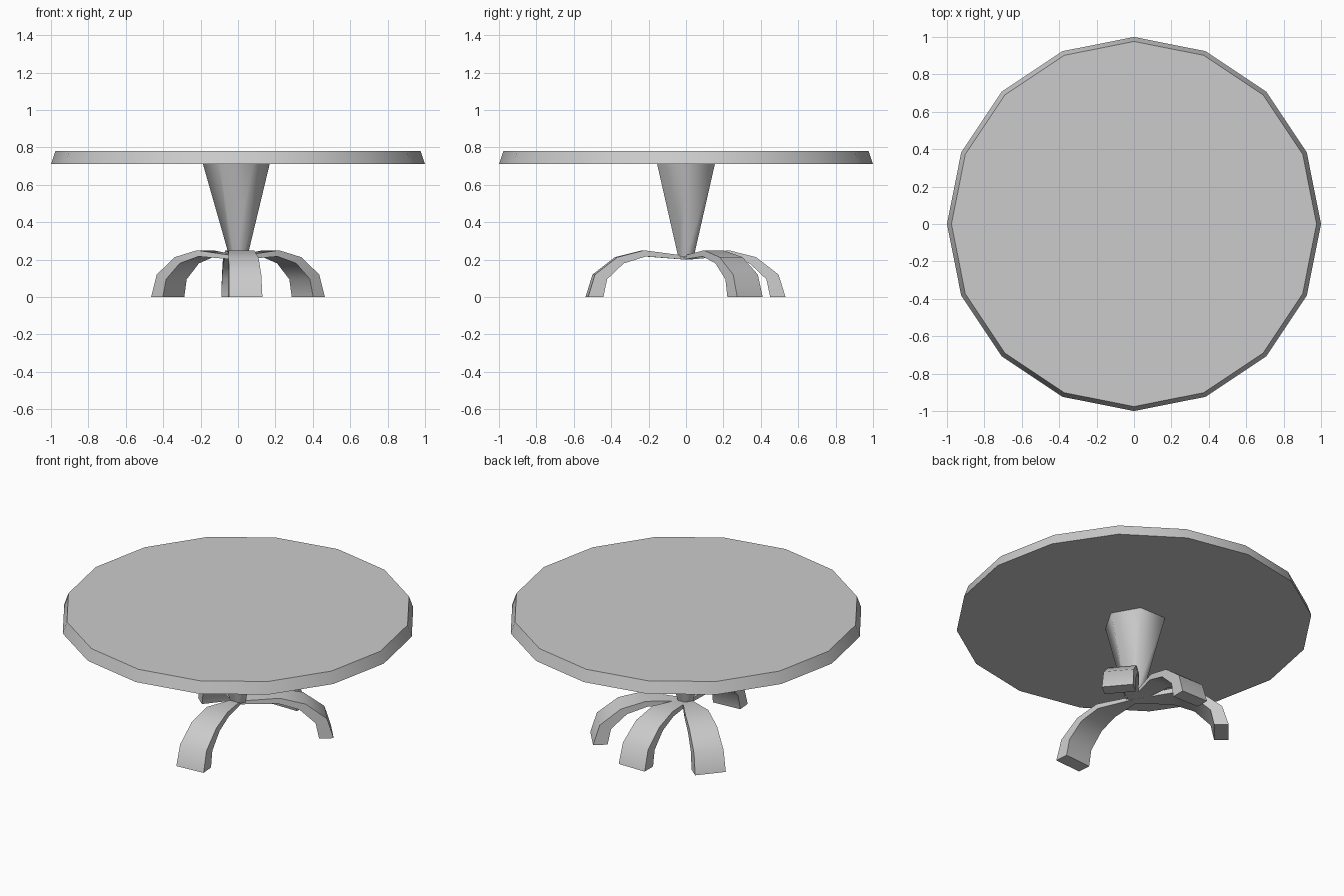
import bpy, bmesh
from math import radians, cos, sin, tau

if "Cube" in bpy.data.objects:
    bpy.data.objects.remove(bpy.data.objects["Cube"])


def make_object(name, rings, smooth_angle):
    """Loft equal-sized vertex rings and cap both ends."""
    bm = bmesh.new()
    rows = [[bm.verts.new(p) for p in ring] for ring in rings]
    n = len(rows[0])
    for a, b in zip(rows, rows[1:]):
        for i in range(n):
            j = (i + 1) % n
            bm.faces.new((a[i], a[j], b[j], b[i]))
    bm.faces.new(rows[0][::-1])
    bm.faces.new(rows[-1])
    bmesh.ops.recalc_face_normals(bm, faces=bm.faces)
    mesh = bpy.data.meshes.new(name)
    bm.to_mesh(mesh)
    bm.free()
    ob = bpy.data.objects.new(name, mesh)
    bpy.context.collection.objects.link(ob)
    bpy.ops.object.select_all(action='DESELECT')
    ob.select_set(True)
    bpy.context.view_layer.objects.active = ob
    bpy.ops.object.shade_smooth_by_angle(angle=radians(smooth_angle))
    return ob


def polygon(sides, radius, z, cx=0.0):
    return [(cx + radius * cos(tau * i / sides), radius * sin(tau * i / sides), z)
            for i in range(sides)]


# Sixteen-sided top with a bevelled rim
make_object("table_top", [polygon(16, 1.0, 0.71), polygon(16, 0.976, 0.78)], 40)

# Hexagonal tapered pedestal
make_object("pedestal", [polygon(6, 0.048, 0.215, 0.002),
                         polygon(6, 0.178, 0.71, -0.009)], 65)

# Arched legs: outer radius, outer z, inner radius, inner z, half width
stations = [
    (0.0, 0.22, 0.0, 0.20, 0.022),
    (0.23, 0.25, 0.22, 0.217, 0.068),
    (0.375, 0.213, 0.34, 0.18, 0.08),
    (0.495, 0.12, 0.43, 0.095, 0.086),
    (0.532, 0.0, 0.45, 0.0, 0.089),
]
legs = {"front_leg": -85.5, "right_leg": 40, "back_leg": 90, "left_leg": 140}
for name, angle in legs.items():
    rings = [[(ro, -w, zo), (ro, w, zo), (ri, w, zi), (ri, -w, zi)]
             for ro, zo, ri, zi, w in stations]
    leg = make_object(name, rings, 45)
    leg.rotation_euler.z = radians(angle)
